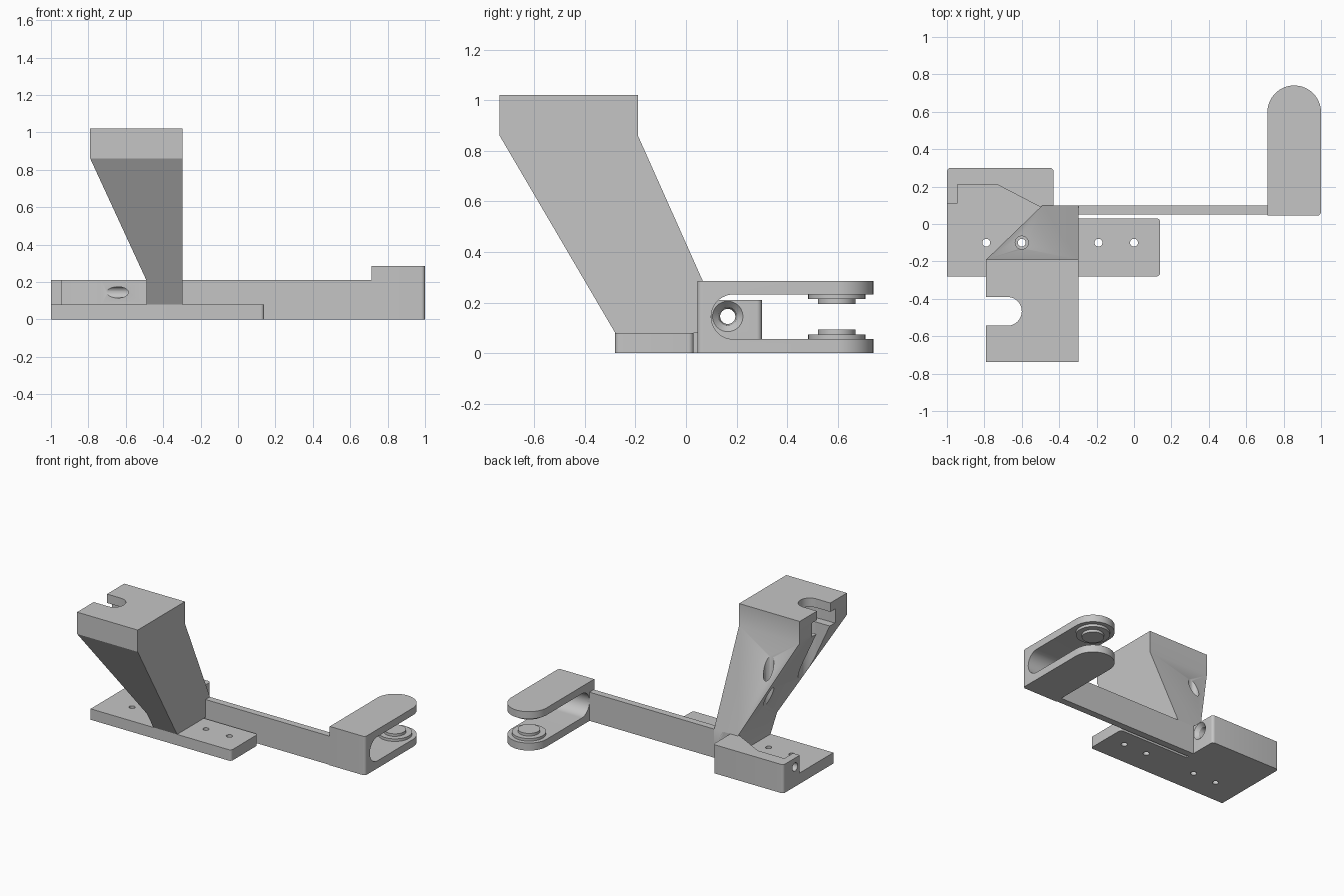
import bpy, bmesh
from math import sin, cos, pi, radians
from mathutils import Vector

if "Cube" in bpy.data.objects:
    bpy.data.objects.remove(bpy.data.objects["Cube"])

GREY = (0.56, 0.56, 0.56, 1)
mat = bpy.data.materials.new("plain grey")
mat.use_nodes = True
mat.diffuse_color = GREY
mat.node_tree.nodes["Principled BSDF"].inputs["Base Color"].default_value = GREY

AXES = {"x": lambda u, v, w: (w, u, v),
        "y": lambda u, v, w: (u, w, v),
        "z": lambda u, v, w: (u, v, w)}


def arc(cu, cv, r, start, end, n=24):
    """Points on an arc, angles in degrees."""
    steps = [radians(start + (end - start) * i / n) for i in range(n + 1)]
    return [(cu + r * cos(a), cv + r * sin(a)) for a in steps]


def rounded(points, corners, r=0.02):
    """Replace the listed corners of an outline by small fillets."""
    out = []
    for i, p in enumerate(points):
        if i not in corners:
            out.append(p)
            continue
        p = Vector(p)
        to_last = (Vector(points[i - 1]) - p).normalized() * r
        to_next = (Vector(points[(i + 1) % len(points)]) - p).normalized() * r
        for k in range(7):
            t = k / 6 * pi / 2
            out.append(tuple(p + to_last * (1 - sin(t)) + to_next * (1 - cos(t))))
    return out


def loft(name, axis, rings):
    """Solid from matching (outline, position) rings along an axis."""
    bm = bmesh.new()
    loops = [[bm.verts.new(AXES[axis](u, v, w)) for u, v in pts] for pts, w in rings]
    n = len(loops[0])
    for lo, hi in zip(loops, loops[1:]):
        for i in range(n):
            bm.faces.new((lo[i], lo[(i + 1) % n], hi[(i + 1) % n], hi[i]))
    bm.faces.new(loops[0][::-1])
    bm.faces.new(loops[-1])
    bmesh.ops.recalc_face_normals(bm, faces=bm.faces)
    mesh = bpy.data.meshes.new(name)
    bm.to_mesh(mesh)
    bm.free()
    mesh.materials.append(mat)
    obj = bpy.data.objects.new(name, mesh)
    bpy.context.collection.objects.link(obj)
    return obj


def prism(name, axis, pts, lo, hi):
    return loft(name, axis, [(pts, lo), (pts, hi)])


def disc(u, v, r):
    return arc(u, v, r, 0, 360 - 360 / 40, 39)


def combine(obj, other, operation="DIFFERENCE"):
    """Apply a boolean and discard the helper solid."""
    other.hide_render = True
    mod = obj.modifiers.new("cut", "BOOLEAN")
    mod.operation, mod.object, mod.solver = operation, other, "EXACT"
    bpy.context.view_layer.objects.active = obj
    bpy.ops.object.modifier_apply(modifier=mod.name)
    bpy.data.objects.remove(other)


# Base plate with four screw holes
plate = prism("base_plate", "z", rounded(
    [(-1, -.28), (.14, -.28), (.14, .03), (-.43, .03), (-.43, .3), (-1, .3)],
    (1, 2, 4, 5)), 0, .08)
for x in (-.79, -.6, -.19, 0):
    combine(plate, prism("cutter", "z", disc(x, -.1, .021), -.1, .2))

# Raised rear block with a cross hole, countersunk at one end
block = prism("rear_block", "z", rounded(
    [(-1, .11), (-.945, .11), (-.945, .21), (-.73, .21), (-.49, .085),
     (-.43, .085), (-.43, .3), (-1, .3)], (6, 7)), .08, .21)
combine(block, loft("cutter", "x", [
    (disc(.165, .145, .03), -1.1), (disc(.165, .145, .03), -.49),
    (disc(.165, .145, .037), -.455), (disc(.165, .145, .06), -.43),
    (disc(.165, .145, .06), -.4)]))

# Leaning column: side outline crossed with front outline
column = prism("leaning_column", "x",
               [(-.28, .08), (.1, .08), (.1, .21), (-.19, .86),
                (-.19, 1.02), (-.737, 1.02), (-.737, .86)], -.9, -.298)
combine(column, prism("cutter", "y",
                      [(-.49, 0), (-.2, 0), (-.2, 1.1), (-.79, 1.1),
                       (-.79, .86), (-.49, .21)], -1, .5), "INTERSECT")


def slot(r, lo, hi):
    """Open-ended slot with a round inner end."""
    end = arc(-.677, -.467, r, -90, 90)
    return prism("cutter", "z", [(-.9, -.467 - r)] + end + [(-.9, -.467 + r)], lo, hi)


# Bolt slot, wider head recess and vertical screwdriver access
combine(column, slot(.077, .3, 1.1))
combine(column, slot(.135, .85, .955))
combine(column, prism("cutter", "z", disc(-.6, -.1, .035), .1, 1.2))

# Long thin arm
arm = prism("connecting_arm", "z",
            [(-.43, .05), (.73, .05), (.73, .1), (-.43, .1)], 0, .21)

# Forked bracket: rounded plan crossed with a U-shaped side outline
fork = prism("fork_bracket", "z",
             [(.713, .045)] + arc(.98, .065, .02, -90, 0, 6)
             + arc(.8565, .597, .1435, 0, 180, 32), 0, .285)
combine(fork, prism("cutter", "x",
                    [(.9, .055), (.9, .232)] + arc(.188, .1435, .0885, 90, 270),
                    .6, 1.1))

# Stepped bosses facing each other inside the fork
for side, z, up in (("lower", .055, 1), ("upper", .232, -1)):
    for size, r, start, end in (("wide", .113, -.005, .019), ("narrow", .074, .015, .038)):
        prism(f"{side}_{size}_boss", "z", disc(.8565, .596, r),
              z + up * start, z + up * end)

# Smooth curved walls, keep edges crisp
for obj in bpy.context.collection.objects:
    if obj.type == "MESH" and mat.name in obj.data.materials:
        bpy.ops.object.select_all(action="DESELECT")
        obj.select_set(True)
        bpy.context.view_layer.objects.active = obj
        bpy.ops.object.shade_smooth_by_angle(angle=radians(30))
